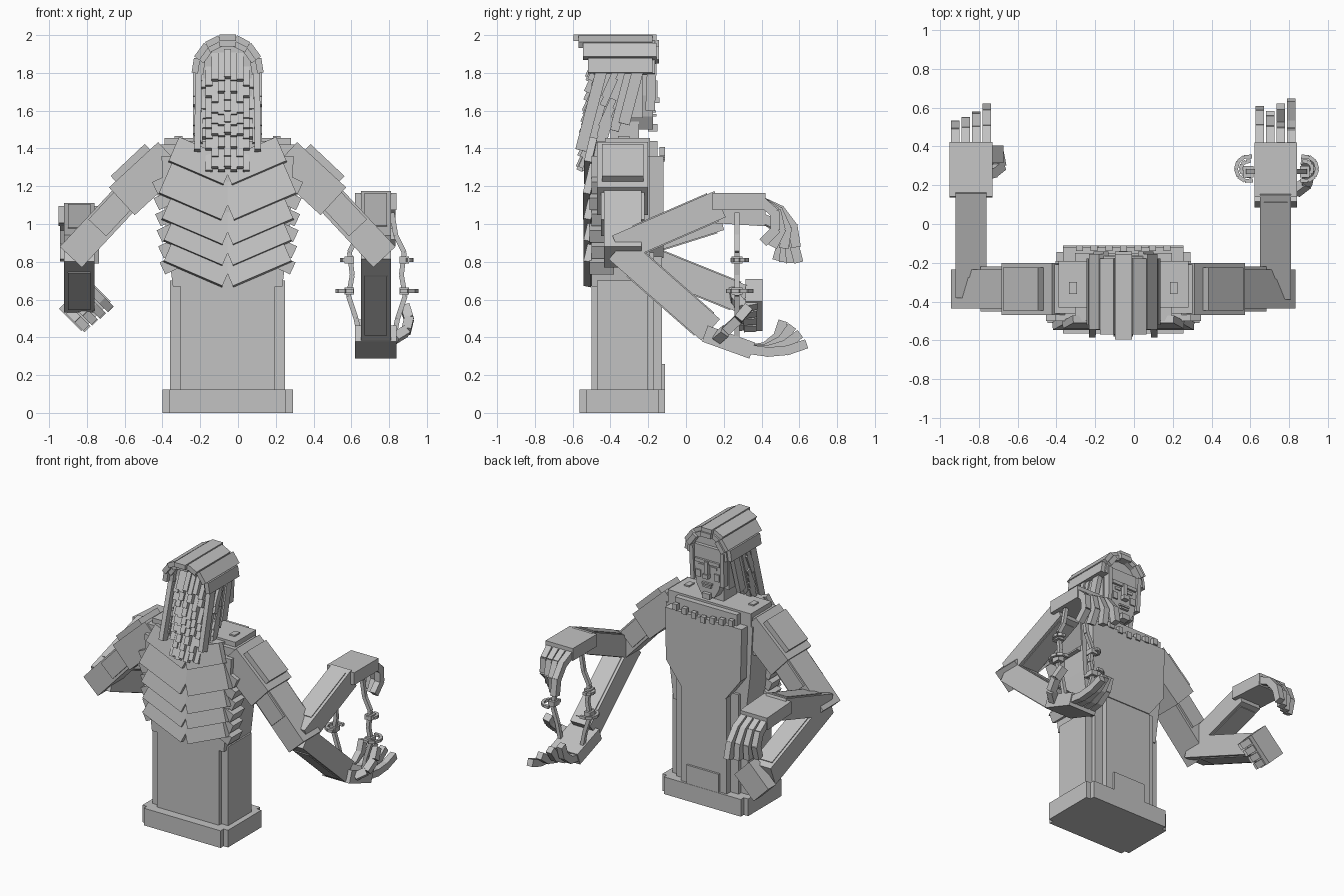
import bpy, bmesh, math
from mathutils import Vector, Matrix

cube = bpy.data.objects.get("Cube")
if cube:
    bpy.data.objects.remove(cube)

CX = -0.055  # symmetry plane of the body
X, Y, Z = Vector((1, 0, 0)), Vector((0, 1, 0)), Vector((0, 0, 1))

stone = bpy.data.materials.new("stone_grey")
stone.use_nodes = True
stone.diffuse_color = (0.54, 0.54, 0.54, 1)
stone.node_tree.nodes["Principled BSDF"].inputs["Base Color"].default_value = (0.54, 0.54, 0.54, 1)


def finish(name, bm):
    bmesh.ops.recalc_face_normals(bm, faces=bm.faces)
    mesh = bpy.data.meshes.new(name)
    bm.to_mesh(mesh)
    bm.free()
    mesh.materials.append(stone)
    bpy.context.collection.objects.link(bpy.data.objects.new(name, mesh))


def block(bm, u0, u1, y0, y1, z0, z1):
    """Box given by its limits, u measured from the symmetry plane."""
    size = Matrix.Diagonal((u1 - u0, y1 - y0, z1 - z0, 1))
    mid = Vector((CX + (u0 + u1) / 2, (y0 + y1) / 2, (z0 + z1) / 2))
    bmesh.ops.create_cube(bm, size=1, matrix=Matrix.Translation(mid) @ size)


def beam(bm, a, b, w, t, side=X):
    """Box running from a to b, w wide along side and t thick."""
    a, b = Vector(a), Vector(b)
    d = (b - a).normalized()
    n = side.cross(d).normalized()
    s = d.cross(n)
    rot = Matrix((s, d, n)).transposed().to_4x4()
    bmesh.ops.create_cube(bm, size=1, matrix=Matrix.Translation((a + b) / 2) @ rot
                          @ Matrix.Diagonal((w, (b - a).length, t, 1)))


def prism(bm, half, y0, y1):
    """Symmetric front outline (u, z) extruded along y."""
    pts = half + [(-u, z) for u, z in reversed(half)]
    face = bm.faces.new([bm.verts.new((CX + u, y0, z)) for u, z in pts])
    ext = bmesh.ops.extrude_face_region(bm, geom=[face])["geom"]
    bmesh.ops.translate(bm, vec=(0, y1 - y0, 0),
                        verts=[v for v in ext if isinstance(v, bmesh.types.BMVert)])


# Plinth and waist column
bm = bmesh.new()
block(bm, -0.345, 0.345, -0.53, -0.145, 0, 0.125)
block(bm, -0.31, 0.31, -0.565, -0.11, 0, 0.125)
finish("plinth", bm)
bm = bmesh.new()
block(bm, -0.25, 0.25, -0.5, -0.17, 0.125, 0.85)
block(bm, -0.305, 0.305, -0.47, -0.2, 0.125, 0.7)
block(bm, -0.185, 0.185, -0.25, -0.127, 0.125, 0.9)
block(bm, -0.13, 0.13, -0.2, -0.112, 0.125, 0.26)
finish("waist_column", bm)

# Chest with tapered underside, shoulders and collar
bm = bmesh.new()
prism(bm, [(0.18, 0.82), (0.3, 0.98), (0.31, 1.36)], -0.3, -0.12)
prism(bm, [(0.29, 0.67), (0.33, 1.0), (0.35, 1.36)], -0.5, -0.19)
finish("chest", bm)
bm = bmesh.new()
block(bm, -0.37, 0.37, -0.46, -0.21, 1.15, 1.42)
block(bm, -0.335, 0.335, -0.43, -0.19, 1.3, 1.455)
block(bm, -0.25, 0.25, -0.5, -0.15, 1.33, 1.44)
for u in (-0.26, 0.26):
    block(bm, u - 0.02, u + 0.02, -0.36, -0.3, 1.4, 1.465)
finish("shoulder_yoke", bm)
bm = bmesh.new()
for i in range(7):
    u = (i - 3) * 0.075
    z = 1.33 + abs(u) * 0.15
    block(bm, u - 0.018, u + 0.018, -0.14, -0.11, z, z + 0.045)
finish("collar_studs", bm)

# Chevron back plates, tilted so that each overlaps the one below
bm = bmesh.new()
tilt = Vector((0, 0.2, 1)).normalized()
for tip, hw, h in [(1.2, 0.29, 0.14), (1.01, 0.33, 0.2), (0.88, 0.32, 0.17),
                   (0.77, 0.31, 0.17), (0.66, 0.31, 0.17)]:
    for s in (-1, 1):
        inner = Vector((CX - s * 0.004, -0.505, tip + h / 2))
        beam(bm, inner, inner + Vector((s * hw, 0, hw * 0.43)), h, 0.04, tilt)
finish("back_plates", bm)

# Serrated ribs along the back corners
bm = bmesh.new()
for s in (-1, 1):
    for i in range(6):
        z = 0.74 + i * 0.085
        p = Vector((CX + s * (0.27 + i * 0.008), -0.445, z + 0.06))
        beam(bm, p, p + Vector((s * 0.075, 0, -0.035)), 0.13 - 0.02 * (i % 2), 0.07, Y)
finish("ribs", bm)


# Hands with curling fingers; straight gives the side of the straightest finger
def hand(name, o, f, sd, bends, straight, spread, k=1.0, thumb=False):
    bm = bmesh.new()
    o, f = Vector(o), Vector(f).normalized()
    n = sd.cross(f)
    beam(bm, o, o + f * 0.28 * k, 0.22, 0.09, sd)
    for i in range(4):
        p = o + f * 0.26 * k + sd * (i - 1.5) * 0.054
        far = i if straight < 0 else 3 - i
        d = f
        for b in bends:
            d = Matrix.Rotation(math.radians(b * (1 + spread * far)), 3, sd) @ d
            q = p + d * (0.11 - 0.006 * far) * k
            beam(bm, p - d * 0.012, q, 0.044, 0.05, sd)
            p = q
    if thumb:
        p = o + f * 0.07 + sd * straight * 0.1
        for out, fwd, up in ((0.06, 0.03, 0.05), (0.015, 0.04, 0.08), (-0.02, 0.03, 0.08)):
            q = p + sd * straight * out + f * fwd + n * up
            beam(bm, p, q, 0.05, 0.05, f)
            p = q
    finish(name, bm)


# Arms: each elbow carries an upper and a lower forearm
for s, label in ((1, "left"), (-1, "right")):
    def at(u, y, z):
        return Vector((CX + s * u, y, z))
    bm = bmesh.new()
    beam(bm, at(0.3, -0.335, 1.36), at(0.56, -0.335, 1.12), 0.27, 0.2, Y)
    beam(bm, at(0.36, -0.335, 1.34), at(0.54, -0.335, 1.17), 0.22, 0.23, Y)
    beam(bm, at(0.48, -0.335, 1.2), at(0.83, -0.335, 0.825), 0.2, 0.16, Y)
    beam(bm, at(0.54, -0.335, 1.14), at(0.69, -0.335, 0.98), 0.23, 0.13, Y)
    finish(label + "_upper_arm", bm)

    ends = [("upper", at(0.785, 0.18, 1.105 if s > 0 else 1.04)),
            ("lower", at(0.785, 0.13, 0.44) if s > 0 else at(0.785, 0.31, 0.6))]
    for level, wrist in ends:
        bm = bmesh.new()
        elbow = at(0.785, -0.36, 0.87)
        d = wrist - elbow
        beam(bm, elbow, wrist, 0.16, 0.15)
        beam(bm, elbow + d * 0.2, elbow + d * 0.93, 0.12, 0.162)
        finish(f"{label}_{level}_forearm", bm)

hand("left_upper_hand", (0.73, 0.14, 1.12), (0, 1, 0), X, (-25, -28, -28), -1, 0.22)
hand("right_upper_hand", (-0.84, 0.14, 1.05), (0, 1, -0.06), X, (-22, -25, -25), 1, 0.14)
hand("left_lower_hand", (0.73, 0.1, 0.42), (0, 1, -0.36), X, (12, 13, 14), 1, 0.45, 0.95, True)
hand("right_lower_hand", (-0.87, 0.36, 0.63), (1, 0, -1), (X + Z).normalized(),
     (-75, -75, -20), 1, 0.05, 0.6)

# Linked strands with small hooked rings, held between the left hands
bm = bmesh.new()
for s in (-1, 1):
    path = [(0.08, 1.06), (0.1, 0.94), (0.145, 0.85), (0.13, 0.73), (0.15, 0.62), (0.11, 0.5), (0.09, 0.4)]
    pts = [Vector((0.735 + s * a, 0.27, z)) for a, z in path]
    for a, b in zip(pts, pts[1:]):
        beam(bm, a, b, 0.026, 0.026, Y)
    for z, r in ((0.645, 0.065), (0.81, 0.04)):
        mid = Vector((0.735 + s * 0.145, 0.285, z))
        block(bm, mid.x - CX - 0.025, mid.x - CX + 0.025, 0.24, 0.3, z - 0.018, z + 0.018)
        ring = [mid + Vector((s * r * math.cos(t), r * math.sin(t), 0))
                for t in (math.radians(-110 + 36 * i) for i in range(7))]
        for a, b in zip(ring, ring[1:]):
            beam(bm, a, b, 0.02, 0.02, Z)
finish("linked_strands", bm)

# Head, face and neck
bm = bmesh.new()
block(bm, -0.075, 0.075, -0.4, -0.25, 1.4, 1.62)
block(bm, -0.13, 0.13, -0.46, -0.23, 1.56, 1.88)
prism(bm, [(0.15, 1.8), (0.135, 1.89), (0.09, 1.95), (0.03, 1.975)], -0.46, -0.2)
prism(bm, [(0.05, 1.5), (0.09, 1.57), (0.11, 1.68), (0.11, 1.86)], -0.3, -0.175)
finish("head", bm)
bm = bmesh.new()
block(bm, -0.1, 0.1, -0.2, -0.16, 1.74, 1.765)
block(bm, -0.015, 0.015, -0.2, -0.15, 1.66, 1.76)
block(bm, -0.022, 0.022, -0.2, -0.14, 1.64, 1.67)
block(bm, -0.04, 0.04, -0.2, -0.16, 1.59, 1.602)
block(bm, -0.032, 0.032, -0.2, -0.157, 1.57, 1.583)
block(bm, -0.03, 0.03, -0.2, -0.15, 1.49, 1.53)
for s in (-1, 1):
    block(bm, s * 0.05 - 0.022, s * 0.05 + 0.022, -0.2, -0.168, 1.705, 1.725)
    block(bm, s * 0.075 - 0.02, s * 0.075 + 0.02, -0.2, -0.165, 1.63, 1.68)
finish("face_features", bm)

# Hair crown: two layers of slabs running front to back on an arch
bm = bmesh.new()
for i in range(-3, 4):
    t = math.radians(i * 27)
    side = Vector((math.cos(t), 0, -math.sin(t)))
    for layer in range(2):
        r = 0.17 - layer * 0.028
        u, z = math.sin(t) * r, 1.81 + math.cos(t) * (r + 0.005)
        back = -0.595 + abs(i) * 0.025 + layer * 0.03
        front = -0.155 - 0.022 * (i % 2) + 0.012 * layer
        beam(bm, (CX + u, back, z), (CX + u, front, z), 0.088 - 0.01 * (i % 2), 0.034, side)
finish("hair_crown", bm)

# Hanging hair: overlapping rows of locks, leaning backwards
bm = bmesh.new()
for row in range(7):
    for i in range(-5, 6):
        u = i * 0.033
        z = 1.92 - row * 0.074 - 3.2 * u * u * (1 - row / 7) - 0.016 * ((i * i + row * 3) % 4)
        y = -0.495 + 3.2 * u * u - row * 0.008
        beam(bm, (CX + u, y + 0.04, z), (CX + u, y - 0.025, z - 0.145), 0.036, 0.034)
for s in (-1, 1):
    for i in range(5):
        top = Vector((CX + s * (0.152 - 0.01 * (i % 2)), -0.24 - i * 0.048, 1.87))
        drop = 0.34 + 0.035 * i
        beam(bm, top, top + Vector((s * 0.008, -drop * 0.26, -drop)), 0.034, 0.06)
    beam(bm, (CX + s * 0.125, -0.18, 1.85), (CX + s * 0.12, -0.19, 1.6), 0.03, 0.05)
finish("hair_locks", bm)
